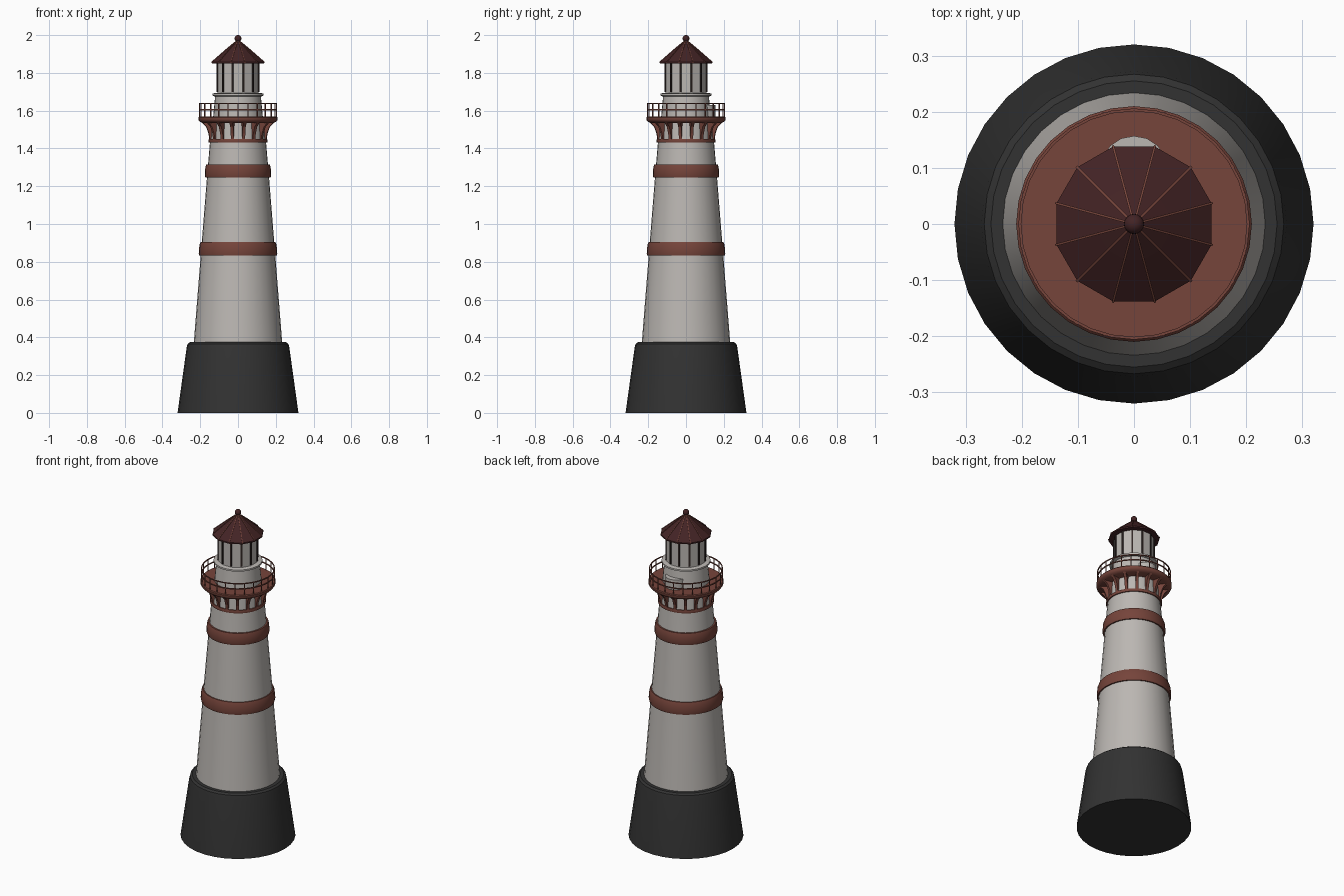
import bpy, bmesh, math
from mathutils import Matrix, Vector

if "Cube" in bpy.data.objects:
    bpy.data.objects.remove(bpy.data.objects["Cube"])

TAU = 2 * math.pi


def material(name, r, g, b):
    m = bpy.data.materials.new(name)
    m.diffuse_color = (r, g, b, 1)
    m.use_nodes = True
    m.node_tree.nodes["Principled BSDF"].inputs["Base Color"].default_value = m.diffuse_color
    return m


WHITE = material("weathered white", 0.50, 0.475, 0.45)
RED = material("rust red", 0.18, 0.058, 0.043)
BLACK = material("charcoal", 0.032, 0.032, 0.032)
ROOF = material("dark maroon", 0.056, 0.017, 0.018)
IRON = material("dark iron", 0.03, 0.02, 0.018)


def finish(name, bm, mat, smooth=True):
    bmesh.ops.recalc_face_normals(bm, faces=bm.faces)
    me = bpy.data.meshes.new(name)
    bm.to_mesh(me)
    bm.free()
    ob = bpy.data.objects.new(name, me)
    bpy.context.collection.objects.link(ob)
    me.materials.append(mat)
    if smooth:
        bpy.ops.object.select_all(action='DESELECT')
        ob.select_set(True)
        bpy.context.view_layer.objects.active = ob
        bpy.ops.object.shade_smooth_by_angle(angle=math.radians(35))
    return ob


def lathe(name, profile, mat, n=32, turn=0.0, closed=False, smooth=True):
    """Revolve (radius, height) points; open profiles get end caps."""
    bm = bmesh.new()
    rings = [[bm.verts.new((r * math.cos(TAU * i / n + turn),
                            r * math.sin(TAU * i / n + turn), z)) for i in range(n)]
             for r, z in profile]
    pairs = list(zip(rings, rings[1:]))
    if closed:
        pairs.append((rings[-1], rings[0]))
    else:
        bm.faces.new(rings[0])
        bm.faces.new(rings[-1])
    for a, b in pairs:
        for i in range(n):
            j = (i + 1) % n
            bm.faces.new((a[i], a[j], b[j], b[i]))
    return finish(name, bm, mat, smooth)


def radial_plates(name, outline, width, count, mat, turn=0.0):
    """Repeat an extruded (radius, height) outline around the axis."""
    bm = bmesh.new()
    for k in range(count):
        rot = Matrix.Rotation(TAU * k / count + turn, 3, 'Z')
        sides = [[bm.verts.new(rot @ Vector((r, s * width / 2, z))) for r, z in outline]
                 for s in (-1, 1)]
        bm.faces.new(sides[0])
        bm.faces.new(sides[1][::-1])
        m = len(outline)
        for i in range(m):
            j = (i + 1) % m
            bm.faces.new((sides[0][i], sides[0][j], sides[1][j], sides[1][i]))
    return finish(name, bm, mat, False)


# Foundation and tapered tower
lathe("foundation", [(0.32, 0), (0.272, 0.345), (0.267, 0.365), (0.255, 0.374),
                     (0.225, 0.374)], BLACK)
lathe("tower", [(0.235, 0.36), (0.197, 0.84), (0.164, 1.25), (0.148, 1.44),
                (0.140, 1.56)], WHITE)

# Painted collar bands
lathe("lower_band", [(0.19, 0.832), (0.205, 0.832), (0.208, 0.845), (0.204, 0.89),
                     (0.198, 0.905), (0.185, 0.905)], RED, closed=True)
lathe("upper_band", [(0.155, 1.245), (0.172, 1.245), (0.176, 1.257), (0.173, 1.30),
                     (0.168, 1.315), (0.15, 1.315)], RED, closed=True)

# Gallery: collar, curved brackets, deck
lathe("bracket_collar", [(0.14, 1.432), (0.155, 1.432), (0.157, 1.44),
                         (0.154, 1.45), (0.14, 1.45)], RED, closed=True)
radial_plates("gallery_brackets", [(0.135, 1.445), (0.153, 1.445), (0.158, 1.48),
                                   (0.171, 1.515), (0.197, 1.54), (0.197, 1.55),
                                   (0.135, 1.55)], 0.016, 16, RED, TAU / 32)
lathe("gallery_deck", [(0.19, 1.535), (0.204, 1.543), (0.21, 1.552),
                       (0.21, 1.563), (0.206, 1.568)], RED)

# Railing
for label, z in (("middle", 1.605), ("top", 1.637)):
    lathe(label + "_rail", [(0.201, z - 0.003), (0.206, z - 0.003),
                            (0.206, z + 0.003), (0.201, z + 0.003)],
          RED, closed=True, smooth=False)
radial_plates("railing_posts", [(0.201, 1.56), (0.206, 1.56), (0.206, 1.64),
                                (0.201, 1.64)], 0.005, 24, RED)

# Watch room with a small bay on the back
lathe("watch_room", [(0.132, 1.56), (0.121, 1.68)], WHITE)
bay = lathe("rear_bay", [(0.06, 1.56), (0.06, 1.63)], WHITE, n=16)
bay.location.y = 0.097
lathe("lantern_sill", [(0.125, 1.676), (0.136, 1.68), (0.136, 1.69), (0.125, 1.693)], WHITE)

# Lantern room with glazing bars
half = TAU / 24
lathe("lantern_room", [(0.112, 1.69), (0.112, 1.855)], WHITE, n=12, turn=half, smooth=False)
radial_plates("glazing_bars", [(0.105, 1.70), (0.116, 1.70), (0.116, 1.852),
                               (0.105, 1.852)], 0.010, 12, IRON, half)

# Twelve-sided roof, ribs and ball
lathe("roof", [(0.11, 1.85), (0.143, 1.85), (0.143, 1.858), (0.066, 1.923),
               (0.012, 1.966)], ROOF, n=12, turn=half, smooth=False)
radial_plates("roof_ribs", [(0.143, 1.852), (0.145, 1.859), (0.066, 1.926),
                            (0.012, 1.969), (0.012, 1.955)], 0.004, 12, RED, half)
lathe("finial_neck", [(0.014, 1.955), (0.009, 1.972)], ROOF, n=12)
bm = bmesh.new()
bmesh.ops.create_uvsphere(bm, u_segments=16, v_segments=10, radius=0.018)
bmesh.ops.translate(bm, verts=bm.verts, vec=(0, 0, 1.982))
finish("finial_ball", bm, ROOF)
